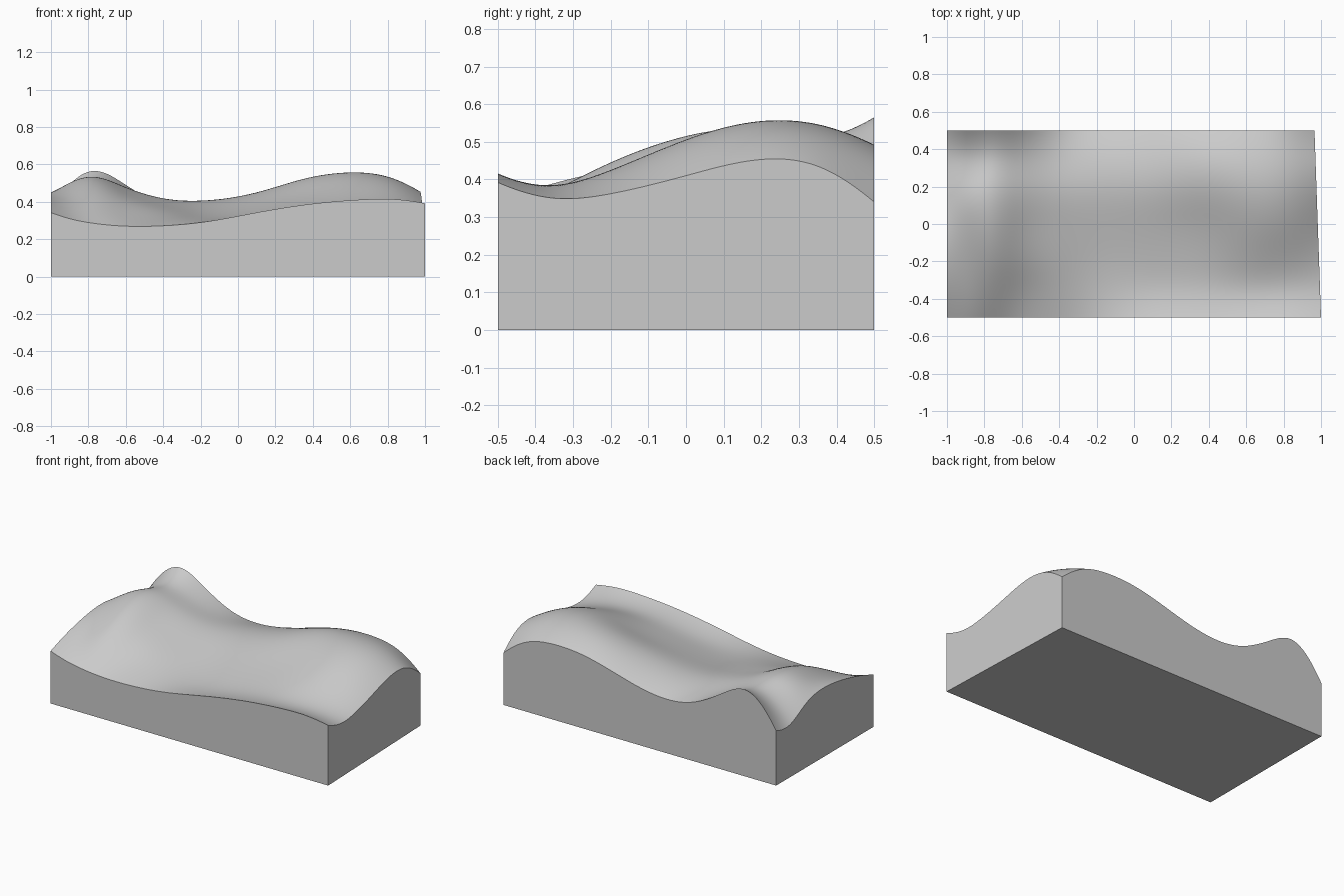
import bpy
import bmesh

if "Cube" in bpy.data.objects:
    bpy.data.objects.remove(bpy.data.objects["Cube"])

# Height stations: one row per x, one column per y
XS = [-1, -.9, -.77, -.6, -.4, -.2, .1, .4, .66, .85, 1]
YS = [-.5, -.35, -.2, 0, .2, .35, .5]
H = [
    [.342, .39, .425, .45, .415, .345, .357],
    [.31, .37, .425, .485, .49, .44, .49],
    [.285, .37, .445, .515, .53, .51, .565],
    [.27, .335, .40, .455, .48, .47, .495],
    [.272, .315, .355, .395, .42, .405, .387],
    [.29, .305, .328, .37, .405, .395, .352],
    [.343, .325, .345, .395, .443, .44, .40],
    [.39, .37, .395, .455, .52, .525, .475],
    [.412, .385, .425, .505, .555, .545, .49],
    [.413, .375, .405, .48, .525, .51, .445],
    [.392, .35, .362, .41, .453, .435, .34],
]
NX, NY = 128, 64


def spline(ks, vs):
    """Smooth cubic through (ks, vs) with not too stiff ends; returns a function."""
    n = len(ks)
    h = [ks[i + 1] - ks[i] for i in range(n - 1)]
    d = [(vs[i + 1] - vs[i]) / h[i] for i in range(n - 1)]
    # tridiagonal solve for second derivatives, end values equal to half a neighbour
    a = [0] + [h[i - 1] for i in range(1, n - 1)] + [-.5]
    b = [1] + [2 * (h[i - 1] + h[i]) for i in range(1, n - 1)] + [1]
    c = [-.5] + [h[i] for i in range(1, n - 1)] + [0]
    r = [0] + [6 * (d[i] - d[i - 1]) for i in range(1, n - 1)] + [0]
    for i in range(1, n):
        w = a[i] / b[i - 1]
        b[i] -= w * c[i - 1]
        r[i] -= w * r[i - 1]
    m = [0] * n
    m[-1] = r[-1] / b[-1]
    for i in range(n - 2, -1, -1):
        m[i] = (r[i] - c[i] * m[i + 1]) / b[i]

    def f(t):
        i = max(j for j in range(n - 1) if j == 0 or ks[j] <= t)
        s, e, g = t - ks[i], ks[i + 1] - t, h[i]
        return ((m[i] * e ** 3 + m[i + 1] * s ** 3) / (6 * g)
                + (vs[i] / g - m[i] * g / 6) * e
                + (vs[i + 1] / g - m[i + 1] * g / 6) * s)
    return f


# Undulating top surface; the right edge slants inward toward the back
bm = bmesh.new()
rows = [spline(YS, row) for row in H]
grid = [[None] * (NY + 1) for _ in range(NX + 1)]
for j in range(NY + 1):
    y = -.5 + j / NY
    section = spline(XS, [f(y) for f in rows])
    right = 1 - .035 * (j / NY)
    for i in range(NX + 1):
        u = i / NX
        grid[i][j] = bm.verts.new((-1 + u * (1 + right), y, section(-1 + 2 * u)))
for i in range(NX):
    for j in range(NY):
        f = bm.faces.new((grid[i][j], grid[i + 1][j], grid[i + 1][j + 1], grid[i][j + 1]))
        f.smooth = True

# Flat side walls and base
rim = ([grid[i][0] for i in range(NX)] + [grid[NX][j] for j in range(NY)]
       + [grid[i][NY] for i in range(NX, 0, -1)] + [grid[0][j] for j in range(NY, 0, -1)])
foot = [bm.verts.new((v.co.x, v.co.y, 0)) for v in rim]
for k in range(len(rim)):
    n = (k + 1) % len(rim)
    bm.faces.new((rim[k], foot[k], foot[n], rim[n]))
bm.faces.new(foot[::-1])
bmesh.ops.recalc_face_normals(bm, faces=bm.faces)

# Sharp rim between the surface and the walls
for e in bm.edges:
    if len(e.link_faces) == 2 and e.calc_face_angle(0) > .5:
        e.smooth = False

mesh = bpy.data.meshes.new("terrain_block")
bm.to_mesh(mesh)
bm.free()
block = bpy.data.objects.new("terrain_block", mesh)
bpy.context.collection.objects.link(block)

grey = bpy.data.materials.new("light_grey")
grey.diffuse_color = (.6, .6, .6, 1)
grey.use_nodes = True
grey.node_tree.nodes["Principled BSDF"].inputs["Base Color"].default_value = grey.diffuse_color
mesh.materials.append(grey)
